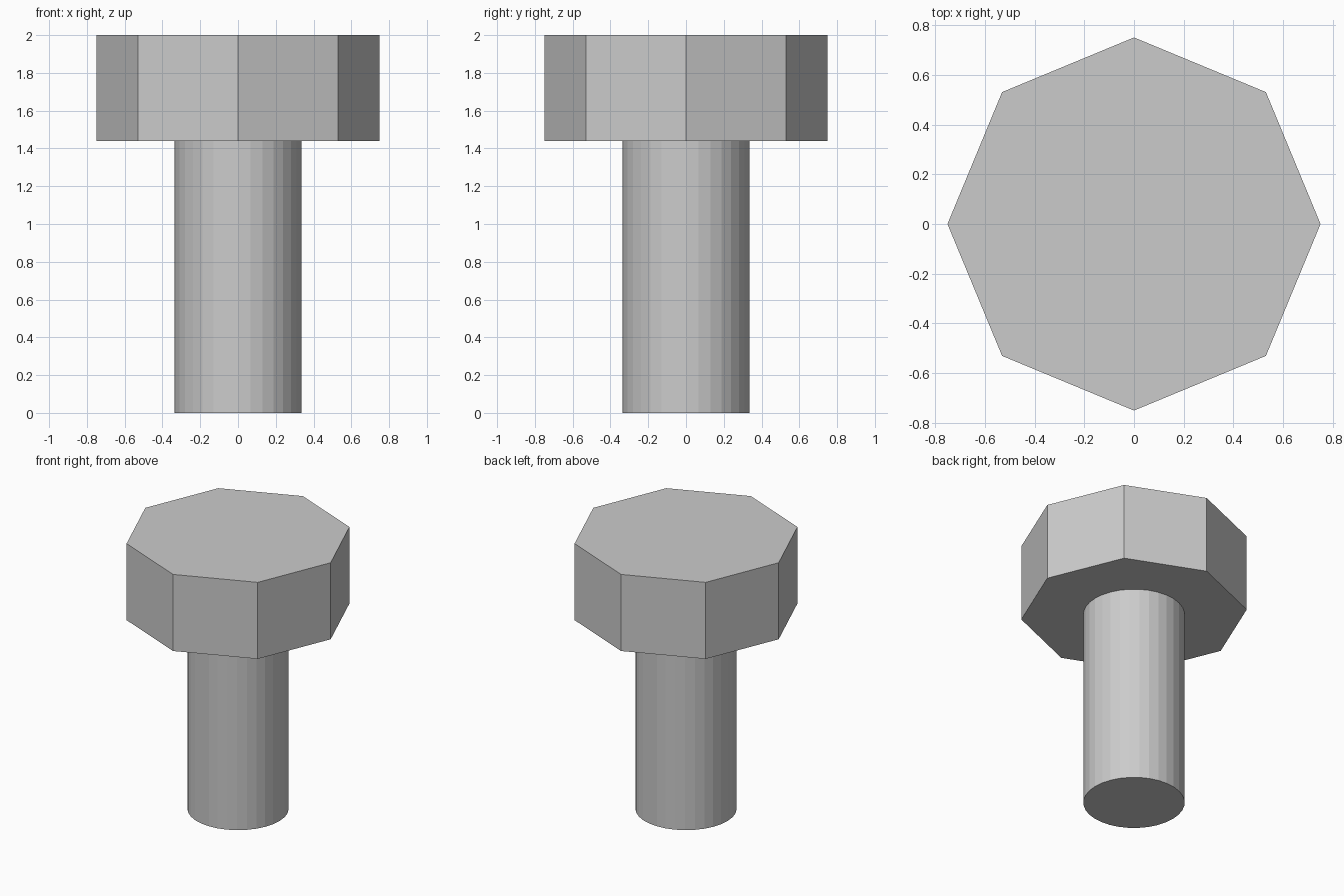
import bpy

if "Cube" in bpy.data.objects:
    bpy.data.objects.remove(bpy.data.objects["Cube"])

HEAD_BOTTOM = 1.44
TOP = 2.0


def prism(name, sides, radius, z0, z1):
    """Upright flat-faced prism with a corner on each axis."""
    bpy.ops.mesh.primitive_cylinder_add(
        vertices=sides, radius=radius, depth=z1 - z0,
        location=(0, 0, (z0 + z1) / 2))
    obj = bpy.context.object
    obj.name = name
    return obj


# Round shaft standing on the ground
prism("bolt_shaft", 32, 0.336, 0.0, HEAD_BOTTOM)

# Eight-sided head
prism("bolt_head", 8, 0.75, HEAD_BOTTOM, TOP)
